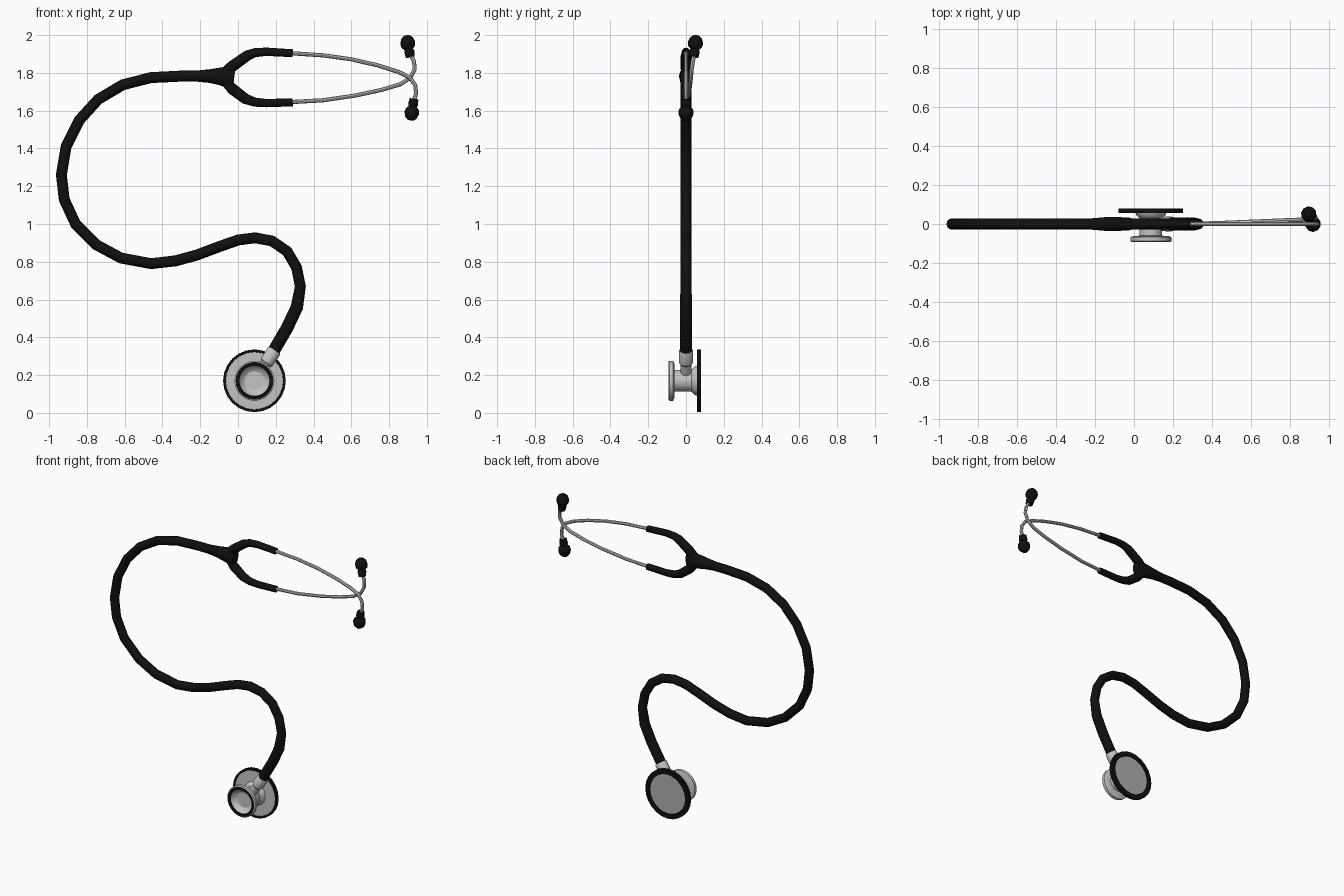
import bpy, bmesh, math
from mathutils import Vector

cube = bpy.data.objects.get("Cube")
if cube:
    bpy.data.objects.remove(cube, do_unlink=True)


def material(name, rgb):
    m = bpy.data.materials.new(name)
    m.use_nodes = True
    m.diffuse_color = (*rgb, 1)
    m.node_tree.nodes["Principled BSDF"].inputs["Base Color"].default_value = (*rgb, 1)
    return m


BLACK = material("black rubber", (0.005, 0.005, 0.005))
METAL = material("light metal", (0.55, 0.55, 0.55))
PLATE = material("grey membrane", (0.43, 0.43, 0.43))


def skin(name, rings, mats, bands=None):
    """Join successive rings of points with quads and close both ends."""
    bm = bmesh.new()
    loops = [[bm.verts.new(p) for p in ring] for ring in rings]
    n = len(loops[0])
    for k, (a, b) in enumerate(zip(loops, loops[1:])):
        for i in range(n):
            j = (i + 1) % n
            face = bm.faces.new((a[i], a[j], b[j], b[i]))
            face.material_index = bands[k] if bands else 0
    bm.faces.new(loops[0])
    bm.faces.new(loops[-1]).material_index = bands[-1] if bands else 0
    bmesh.ops.remove_doubles(bm, verts=bm.verts, dist=0.00001)
    bmesh.ops.recalc_face_normals(bm, faces=bm.faces)
    mesh = bpy.data.meshes.new(name)
    bm.to_mesh(mesh)
    bm.free()
    for m in mats:
        mesh.materials.append(m)
    ob = bpy.data.objects.new(name, mesh)
    bpy.context.collection.objects.link(ob)
    bpy.ops.object.select_all(action='DESELECT')
    ob.select_set(True)
    bpy.context.view_layer.objects.active = ob
    bpy.ops.object.shade_smooth_by_angle(angle=math.radians(35))
    return ob


def circle(n):
    return [(math.cos(2 * math.pi * i / n), math.sin(2 * math.pi * i / n)) for i in range(n)]


def sweep(name, path, radii, mat, sides=12, depth=None):
    """Tube along a path that lies close to the xz plane."""
    pts = [Vector(p) for p in path]
    depth = depth or radii
    rings = []
    for k, p in enumerate(pts):
        t = pts[min(k + 1, len(pts) - 1)] - pts[max(k - 1, 0)]
        u = t.cross(Vector((0, 1, 0))).normalized()
        v = u.cross(t).normalized()
        rings.append([p + u * c * radii[k] + v * s * depth[k] for c, s in circle(sides)])
    return skin(name, rings, [mat])


def lathe(name, origin, axis, profile, mats, bands=None, sides=24):
    """Revolve (radius, height) pairs about an axis."""
    q = Vector(axis).to_track_quat('Z', 'Y')
    rings = [[Vector(origin) + q @ Vector((r * c, r * s, h)) for c, s in circle(sides)]
             for r, h in profile if r > 0]
    return skin(name, rings, mats, bands)


def flat(points):
    return [(x, 0, z) for x, z in points]


# Main hose
hose = [(0.19, 0.33), (0.26, 0.45), (0.312, 0.56), (0.33, 0.67), (0.31, 0.77),
        (0.26, 0.855), (0.18, 0.91), (0.09, 0.927), (0, 0.915), (-0.1, 0.88),
        (-0.22, 0.835), (-0.33, 0.805), (-0.46, 0.79), (-0.62, 0.82), (-0.75, 0.89),
        (-0.86, 1.0), (-0.92, 1.13), (-0.935, 1.26), (-0.91, 1.41), (-0.84, 1.55),
        (-0.74, 1.66), (-0.61, 1.737), (-0.46, 1.775), (-0.3, 1.783), (-0.2, 1.783)]
sweep("main_hose", flat(hose), [0.033] * 3 + [0.029] * (len(hose) - 3), BLACK)

# Flared junction where the hose splits
sweep("hose_junction", flat([(-0.22, 1.783), (-0.15, 1.783), (-0.1, 1.782), (-0.02, 1.773)]),
      [0.029, 0.036, 0.046, 0.062], BLACK, depth=[0.029, 0.035, 0.037, 0.032])

# Rubber arms of the fork
arm_radii = [0.024, 0.03, 0.028, 0.024, 0.022, 0.021]
sweep("upper_fork_arm", flat([(-0.09, 1.79), (-0.03, 1.835), (0.05, 1.892), (0.09, 1.907),
                              (0.15, 1.912), (0.29, 1.904)]), arm_radii, BLACK)
sweep("lower_fork_arm", flat([(-0.08, 1.77), (-0.03, 1.715), (0.04, 1.662), (0.09, 1.645),
                              (0.15, 1.64), (0.29, 1.644)]), arm_radii, BLACK)

# Crossing metal ear tubes
upper = [(0.27, 0, 1.905), (0.45, 0, 1.893), (0.6, 0, 1.872), (0.74, 0, 1.84),
         (0.85, 0, 1.805), (0.91, 0, 1.775), (0.938, 0, 1.735), (0.943, 0, 1.69), (0.93, 0, 1.65)]
lower = [(0.27, 0, 1.645), (0.45, 0.005, 1.655), (0.62, 0.012, 1.68), (0.76, 0.018, 1.71),
         (0.86, 0.022, 1.74), (0.913, 0.026, 1.775), (0.935, 0.03, 1.82),
         (0.932, 0.036, 1.86), (0.912, 0.043, 1.9)]
for name, path in (("upper_ear_tube", upper), ("lower_ear_tube", lower)):
    sweep(name, path, [0.011] * len(path), METAL, sides=8)

# Ear tips
tip = [(0.024, 0), (0.028, 0.03), (0.023, 0.042), (0.037, 0.056),
       (0.041, 0.077), (0.032, 0.102), (0.015, 0.116)]
lathe("upper_ear_tip", (0.912, 0.042, 1.884), (-0.18, 0.11, 1), tip, [BLACK], sides=10)
lathe("lower_ear_tip", (0.932, 0, 1.663), (-0.16, 0, -1), tip, [BLACK], sides=10)

# Chest piece: bell, hub and membrane disc on one axis
CENTRE, BACK = (0.087, 0, 0.17), (0, 1, 0)
lathe("bell", CENTRE, BACK,
      [(0.012, -0.05), (0.02, -0.05), (0.03, -0.054), (0.06, -0.064), (0.08, -0.087),
       (0.082, -0.092), (0.1, -0.092), (0.106, -0.088), (0.106, -0.068), (0.09, -0.062),
       (0.057, -0.06)],
      [METAL, BLACK], [0, 0, 0, 0, 1, 1, 0, 0, 0, 0])
lathe("hub", CENTRE, BACK, [(0.058, -0.061), (0.058, 0.03), (0.075, 0.045), (0.08, 0.06)], [METAL])
lathe("membrane_disc", CENTRE, BACK,
      [(0.06, 0.058), (0.152, 0.06), (0.153, 0.057), (0.166, 0.057), (0.166, 0.079),
       (0.135, 0.079), (0.133, 0.075), (0.01, 0.075)],
      [METAL, BLACK, PLATE], [0, 1, 1, 1, 1, 1, 2])

# Stem joining the hose to the hub
lathe("stem", (0.11, 0, 0.205), (0.55, 0, 0.83),
      [(0.029, 0), (0.029, 0.065), (0.037, 0.075), (0.038, 0.145), (0.034, 0.152)],
      [METAL], sides=16)
